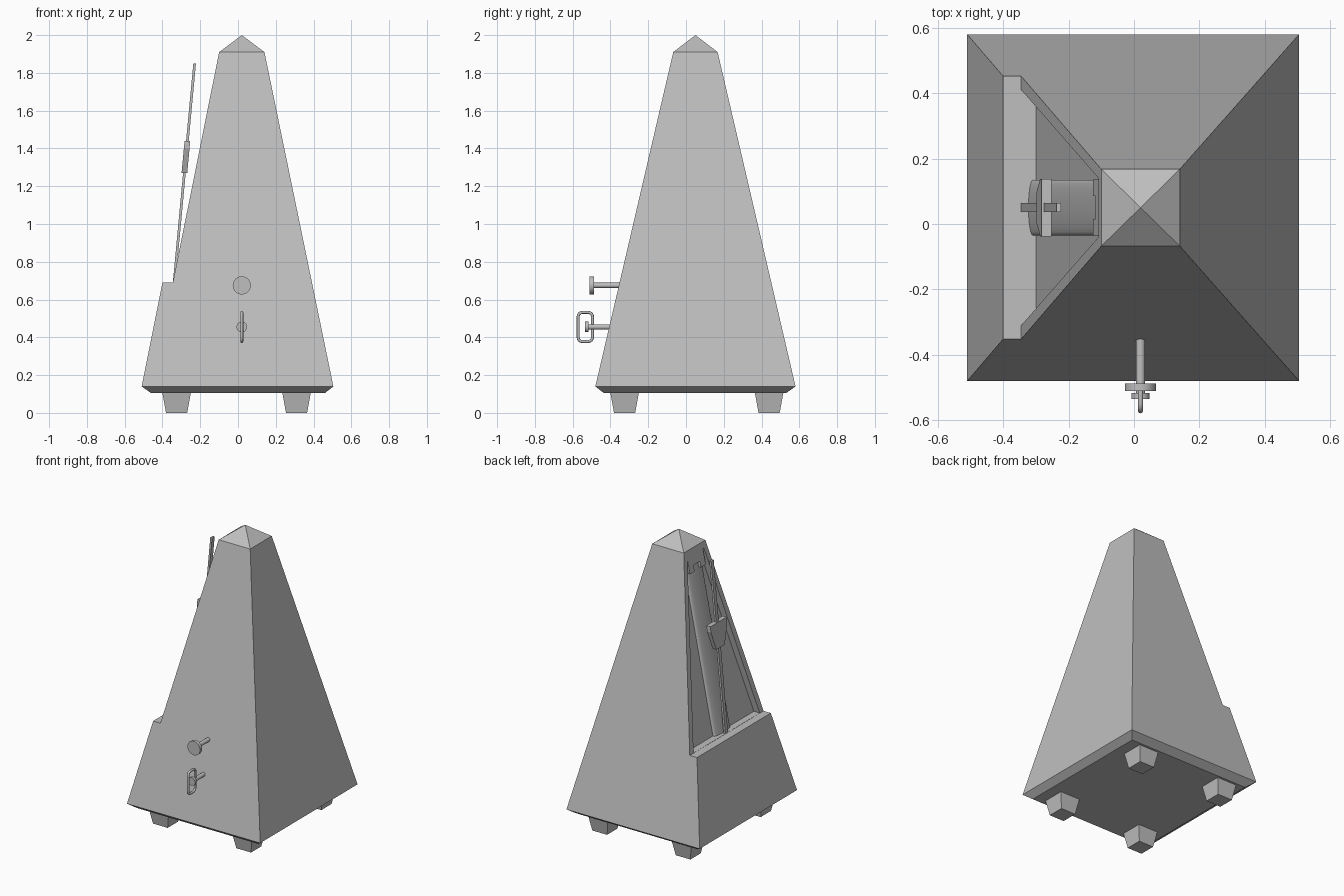
import bpy, bmesh, math
from mathutils import Vector

cube = bpy.data.objects.get("Cube")
if cube:
    bpy.data.objects.remove(cube, do_unlink=True)

GREY = (0.52, 0.52, 0.52, 1)
grey = bpy.data.materials.new("plain grey")
grey.use_nodes = True
grey.diffuse_color = GREY
grey.node_tree.nodes["Principled BSDF"].inputs["Base Color"].default_value = GREY

CX, CY = 0.02, 0.05          # tower axis
LEDGE, EAVE = 0.69, 1.91     # heights of the ledge and of the roof edge


def dial_x(z):
    """Position of the sloping dial face at height z."""
    return -0.345 + 0.2008 * (z - LEDGE)


def finish(name, bm, smooth=False):
    bmesh.ops.recalc_face_normals(bm, faces=bm.faces)
    mesh = bpy.data.meshes.new(name)
    bm.to_mesh(mesh)
    bm.free()
    mesh.materials.append(grey)
    obj = bpy.data.objects.new(name, mesh)
    bpy.context.collection.objects.link(obj)
    if smooth:
        bpy.ops.object.select_all(action='DESELECT')
        bpy.context.view_layer.objects.active = obj
        obj.select_set(True)
        bpy.ops.object.shade_smooth_by_angle(angle=math.radians(40))
    return obj


def loft(name, rings, tip=None, smooth=False):
    """Skin a stack of equal point rings, capped or drawn to a tip."""
    bm = bmesh.new()
    loops = [[bm.verts.new(p) for p in ring] for ring in rings]
    n = len(loops[0])
    for a, b in zip(loops, loops[1:]):
        for i in range(n):
            j = (i + 1) % n
            bm.faces.new((a[i], a[j], b[j], b[i]))
    bm.faces.new(loops[0][::-1])
    if tip:
        top = bm.verts.new(tip)
        for i in range(n):
            bm.faces.new((loops[-1][i], loops[-1][(i + 1) % n], top))
    else:
        bm.faces.new(loops[-1])
    return finish(name, bm, smooth)


def rect(x0, x1, y0, y1, z):
    return [(x0, y0, z), (x1, y0, z), (x1, y1, z), (x0, y1, z)]


def rod(name, z, y0, y1, r):
    """Round bar along y on the tower axis."""
    rings = [[(CX + r * math.cos(a), y, z + r * math.sin(a))
              for a in (math.tau * i / 24 for i in range(24))] for y in (y0, y1)]
    return loft(name, rings, smooth=True)


# Tower with a thicker lower front and a pointed roof
def side(z):
    t = (z - 0.14) / (EAVE - 0.14)
    return 0.53 + t * (0.1175 - 0.53)


def right_x(z):
    return 0.505 - 0.365 * (z - 0.14) / (EAVE - 0.14)


def section(x0, z):
    return rect(x0, right_x(z), CY - side(z), CY + side(z), z)


body = loft("tower_body", [
    rect(-0.46, 0.46, -0.435, 0.53, 0.105),
    section(-0.51, 0.14), section(-0.40, LEDGE),
    section(dial_x(LEDGE), LEDGE), section(dial_x(EAVE), EAVE)],
    tip=(CX, CY, 2.0))

# Sunken dial opening
cut_rings = []
for z, w in ((LEDGE + 0.001, 0.36), (1.868, 0.09)):
    cut_rings.append(rect(dial_x(z) - 0.1, dial_x(z) + 0.045, CY - w, CY + w, z))
cutter = loft("dial_cutter", cut_rings)
cutter.hide_render = True
cutter.hide_viewport = True
cut = body.modifiers.new("dial opening", 'BOOLEAN')
cut.operation = 'DIFFERENCE'
cut.solver = 'EXACT'
cut.object = cutter

# Rounded scale strip running up the dial
strip = []
for z in (LEDGE, 1.80):
    x = dial_x(z)
    arc = [(x + 0.036 - 0.014 * math.sin(math.pi * i / 12),
            CY - 0.085 * math.cos(math.pi * i / 12), z) for i in range(13)]
    strip.append([(x + 0.05, CY - 0.085, z)] + arc + [(x + 0.05, CY + 0.085, z)])
loft("scale_strip", strip, smooth=True)

# Notched bracket holding the top of the pendulum
for name, y0, y1, z0, z1 in (("bracket_bar", -0.086, 0.086, 1.80, 1.866),
                             ("bracket_leg_left", -0.086, -0.035, 1.76, 1.80),
                             ("bracket_leg_right", 0.035, 0.086, 1.76, 1.80)):
    loft(name, [rect(dial_x(z) + 0.005, dial_x(z) + 0.05, CY + y0, CY + y1, z)
                for z in (z0, z1)])


# Pendulum rod and sliding weight
def swing_x(z):
    return -0.338 + 0.0935 * (z - LEDGE)


loft("pendulum_rod", [rect(swing_x(z) - 0.007, swing_x(z) + 0.007,
                           CY - 0.014, CY + 0.014, z) for z in (0.68, 1.85)])
loft("pendulum_weight", [rect(swing_x(z) - 0.015, swing_x(z) + 0.015,
                              CY - w, CY + w, z)
                         for z, w in ((1.27, 0.045), (1.40, 0.088), (1.44, 0.088))])

# Round knob and winding key
rod("knob_shaft", 0.675, -0.49, -0.34, 0.014)
rod("knob_disc", 0.675, -0.51, -0.487, 0.048)
rod("key_shaft", 0.455, -0.52, -0.39, 0.014)
rod("key_collar", 0.455, -0.535, -0.517, 0.028)

curve = bpy.data.curves.new("key_loop", 'CURVE')
curve.dimensions = '3D'
curve.bevel_depth = 0.008
curve.bevel_resolution = 2
path = []
for k, (sy, sz) in enumerate(((1, 1), (-1, 1), (-1, -1), (1, -1))):
    for i in range(5):
        a = math.pi / 2 * (k + i / 4)
        path.append((CX, -0.533 + sy * 0.016 + 0.022 * math.cos(a),
                     0.455 + sz * 0.055 + 0.022 * math.sin(a)))
spline = curve.splines.new('POLY')
spline.points.add(len(path) - 1)
for point, co in zip(spline.points, path):
    point.co = (*co, 1)
spline.use_cyclic_u = True
spline.use_smooth = True
curve.materials.append(grey)
bpy.context.collection.objects.link(bpy.data.objects.new("key_loop", curve))

# Tapered feet
for xn, fx in (("right", -0.325), ("left", 0.31)):
    for yn, fy in (("front", -0.325), ("back", 0.44)):
        loft(f"foot_{yn}_{xn}", [rect(fx - r, fx + r, fy - r, fy + r, z)
                                 for z, r in ((0, 0.056), (0.11, 0.076))])
